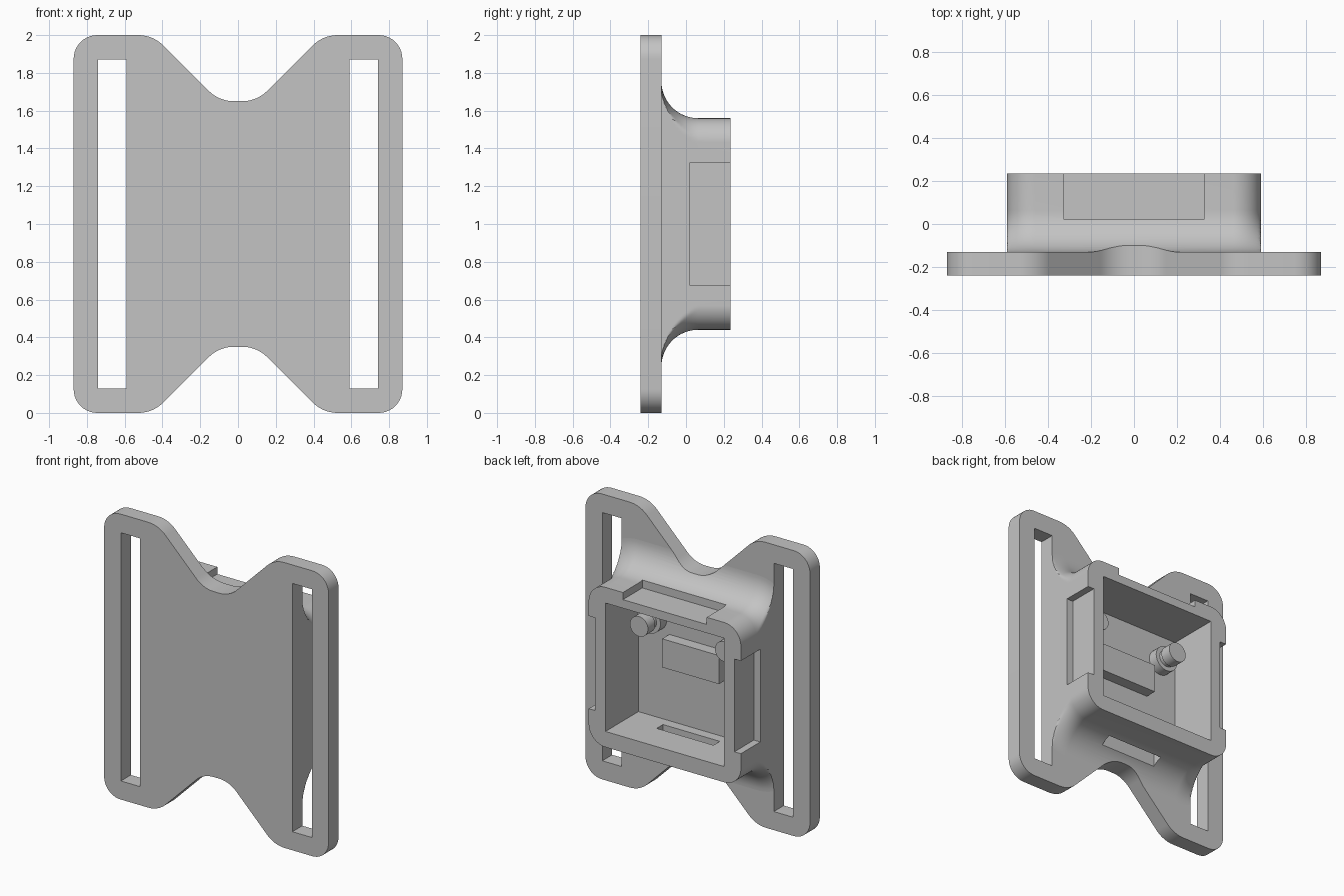
import bpy, bmesh
from math import sin, cos, pi, tan, radians
from mathutils import Vector

cube = bpy.data.objects.get("Cube")
if cube:
    bpy.data.objects.remove(cube, do_unlink=True)

grey = bpy.data.materials.new("plain_grey")
grey.use_nodes = True
COLOUR = (0.55, 0.55, 0.55, 1)
grey.diffuse_color = COLOUR
grey.node_tree.nodes["Principled BSDF"].inputs["Base Color"].default_value = COLOUR

BACK = -0.13     # rear surface of the plate
RIM = 0.235      # open end of the housing
HALF_X, HALF_Z = 0.59, 0.56


def loft(name, rings):
    """Skin a list of closed rings and cap both ends."""
    bm = bmesh.new()
    rows = [[bm.verts.new(p) for p in ring] for ring in rings]
    n = len(rows[0])
    for a, b in zip(rows, rows[1:]):
        for i in range(n):
            j = (i + 1) % n
            bm.faces.new((a[i], a[j], b[j], b[i]))
    bm.faces.new(rows[0])
    bm.faces.new(rows[-1])
    bmesh.ops.recalc_face_normals(bm, faces=bm.faces)
    mesh = bpy.data.meshes.new(name)
    bm.to_mesh(mesh)
    bm.free()
    mesh.materials.append(grey)
    obj = bpy.data.objects.new(name, mesh)
    bpy.context.collection.objects.link(obj)
    return obj


def prism(name, outline, y0, y1):
    return loft(name, [[(x, y, z) for x, z in outline] for y in (y0, y1)])


def box(name, x0, x1, y0, y1, z0, z1):
    return prism(name, [(x0, z0), (x1, z0), (x1, z1), (x0, z1)], y0, y1)


def rounded(corners, steps=10):
    """Replace each (x, z, radius) corner with a tangent arc."""
    out = []
    for i, (x, z, r) in enumerate(corners):
        p = Vector((x, z))
        a = (Vector(corners[i - 1][:2]) - p).normalized()
        b = (Vector(corners[(i + 1) % len(corners)][:2]) - p).normalized()
        half = a.angle(b) / 2
        start, end = p + a * (r / tan(half)), p + b * (r / tan(half))
        centre = p + (a + b).normalized() * (r / sin(half))
        u, v = start - centre, end - centre
        sweep = u.angle(v)
        for k in range(steps + 1):
            t = k / steps
            out.append(centre + (u * sin((1 - t) * sweep) + v * sin(t * sweep)) / sin(sweep))
    return out


def boolean(obj, cutter, operation="DIFFERENCE"):
    cutter.hide_render = True
    mod = obj.modifiers.new("cut", "BOOLEAN")
    mod.operation, mod.solver, mod.object = operation, "EXACT", cutter
    bpy.context.view_layer.objects.active = obj
    bpy.ops.object.modifier_apply(modifier=mod.name)
    bpy.data.objects.remove(cutter, do_unlink=True)


def smooth(obj):
    bpy.ops.object.select_all(action="DESELECT")
    obj.select_set(True)
    bpy.context.view_layer.objects.active = obj
    bpy.ops.object.shade_smooth_by_angle(angle=radians(30))


# Waisted outline: one quarter mirrored to all four
quarter = [(0.87, 2, 0.125), (0.45, 2, 0.19), (0.10, 1.65, 0.19)]
top = quarter + [(-x, z, r) for x, z, r in reversed(quarter)]
outline = rounded(top + [(x, 2 - z, r) for x, z, r in reversed(top)])

# Back plate with two strap slots
plate = prism("strap_plate", outline, -0.24, BACK)
for side in (-1, 1):
    a, b = sorted((side * 0.59, side * 0.74))
    boolean(plate, box("slot_cutter", a, b, -0.4, 0.1, 0.13, 1.87))
smooth(plate)


# Housing: rounded box flaring into the plate, trimmed flush with the slots
def housing_ring(y, grow):
    w, h, r = HALF_X + grow, HALF_Z + grow, 0.13 + grow
    pts = rounded([(w, 1 + h, r), (-w, 1 + h, r), (-w, 1 - h, r), (w, 1 - h, r)], 32)
    return [(max(-HALF_X, min(HALF_X, x)), y, z) for x, z in pts]


FLARE = 0.195
STEPS = 16
rings = []
for k in range(STEPS + 1):
    t = pi / 2 * (1 - k / STEPS)
    rings.append(housing_ring(BACK + FLARE * (1 - sin(t)), FLARE * (1 - cos(t))))
rings.append(housing_ring(RIM, 0))
housing = loft("housing", rings)
boolean(housing, prism("outline_cutter", outline, -0.5, 0.5), "INTERSECT")
boolean(housing, box("cavity_cutter", -0.46, 0.46, -0.3, 0.4, 0.55, 1.45))

# Clip recesses on both sides and the top, and a slot through the bottom wall
DEPTH = 0.05
for side in (-1, 1):
    a, b = sorted((side * (HALF_X - DEPTH), side * 0.8))
    boolean(housing, box("side_recess_cutter", a, b, 0.02, 0.4, 0.675, 1.325))
boolean(housing, box("top_recess_cutter", -0.325, 0.325, 0.02, 0.4, 1 + HALF_Z - DEPTH, 1.8))
boolean(housing, box("bottom_slot_cutter", -0.22, 0.22, -0.06, 0.01, 0.2, 0.6))
smooth(housing)

# Raised block on the cavity floor
box("floor_block", -0.22, 0.22, BACK - 0.01, -0.05, 0.955, 1.155)

# Two stepped pegs
peg_profile = [(0.09, -0.01), (0.09, 0.07), (0.06, 0.07), (0.06, 0.1), (0.07, 0.1), (0.07, 0.18)]
for side, label in ((1, "left"), (-1, "right")):
    peg = loft(label + "_peg", [
        [(side * 0.33 + r * cos(2 * pi * i / 32), BACK + y, 1.25 + r * sin(2 * pi * i / 32))
         for i in range(32)] for r, y in peg_profile])
    smooth(peg)
